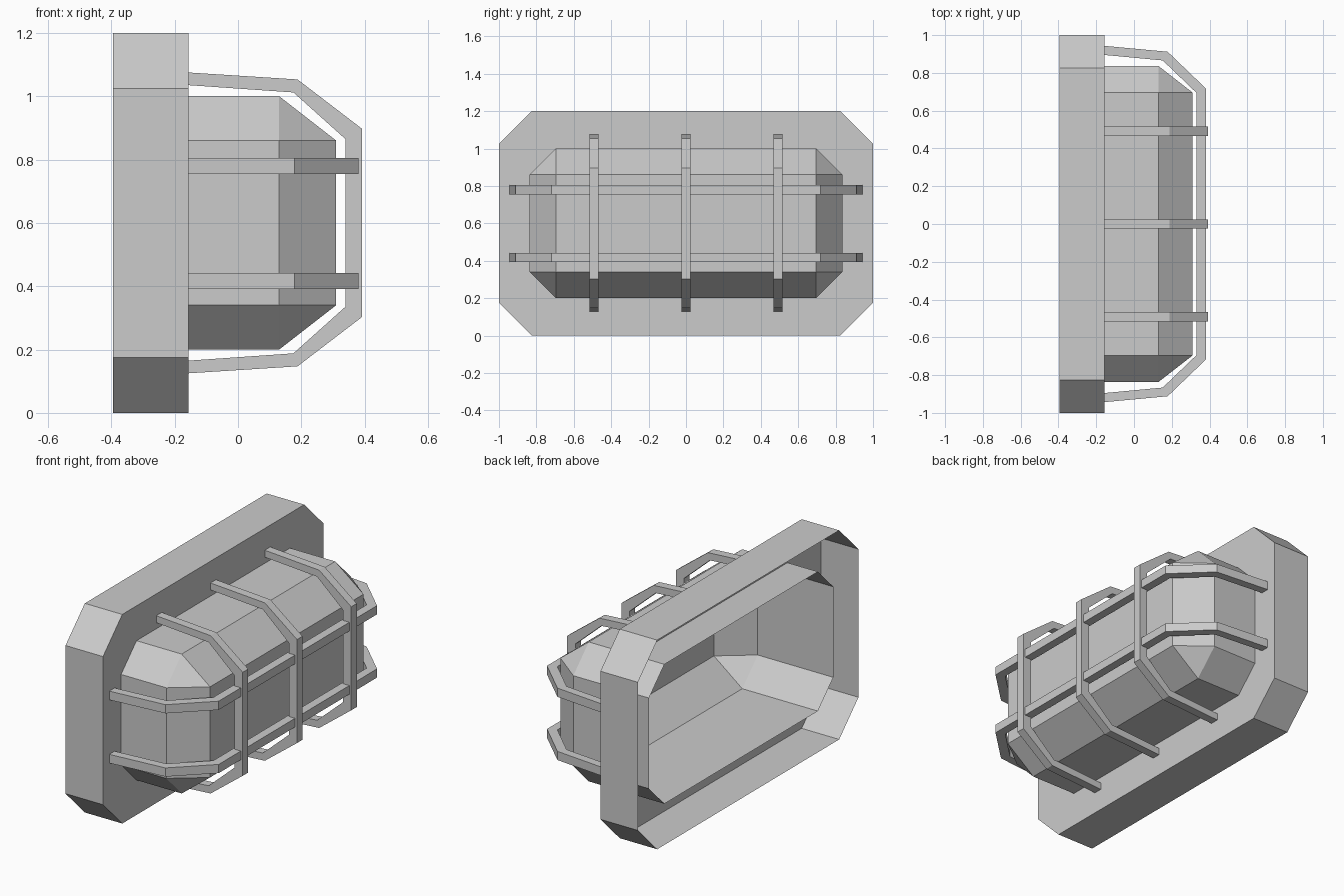
import bpy, bmesh

if "Cube" in bpy.data.objects:
    bpy.data.objects.remove(bpy.data.objects["Cube"])

ZC = 0.6  # height of the horizontal symmetry plane


def loft(name, rings, cap_start=False, cap_end=False):
    """Skin a series of equal-length closed rings into a flat-shaded mesh."""
    bm = bmesh.new()
    loops = [[bm.verts.new(p) for p in r] for r in rings]
    n = len(loops[0])
    for a, b in zip(loops, loops[1:]):
        for i in range(n):
            j = (i + 1) % n
            bm.faces.new((a[i], a[j], b[j], b[i]))
    if cap_start:
        bm.faces.new(loops[0][::-1])
    if cap_end:
        bm.faces.new(loops[-1])
    bmesh.ops.remove_doubles(bm, verts=bm.verts, dist=1e-4)
    bmesh.ops.recalc_face_normals(bm, faces=bm.faces)
    me = bpy.data.meshes.new(name)
    bm.to_mesh(me)
    bm.free()
    ob = bpy.data.objects.new(name, me)
    bpy.context.collection.objects.link(ob)
    return ob


def octagon(x, hy, hz, c):
    """Chamfered rectangle in the plane x, half sizes hy and hz, chamfer c."""
    quarter = [(hy, hz - c), (hy - c, hz)]
    half = quarter + [(-y, z) for y, z in quarter[::-1]]
    pts = half + [(-y, -z) for y, z in half]
    return [(x, y, ZC + z) for y, z in pts]


def hoop(name, outer, inner, pos, width, vertical):
    """Rectangular bar bent along an outer and an inner path."""
    def place(p, side):
        w = pos + side * width / 2
        return (p[0], w, p[1]) if vertical else (p[0], p[1], w)
    rings = [[place(o, -1), place(o, 1), place(i, 1), place(i, -1)]
             for o, i in zip(outer, inner)]
    return loft(name, rings, True, True)


def mirrored(path, centre):
    return path + [(x, 2 * centre - v) for x, v in path[::-1]]


# open-backed housing: outer wall, then front plate with a hole for the lens
loft("housing", [octagon(-0.395, 1.0, 0.6, 0.175),
                 octagon(-0.157, 1.0, 0.6, 0.175),
                 octagon(-0.157, 0.836, 0.4, 0.14)])

# hollow lens with bevelled front, running back into the housing
loft("lens", [octagon(-0.35, 0.836, 0.4, 0.14),
              octagon(0.13, 0.836, 0.4, 0.14),
              octagon(0.31, 0.696, 0.26, 0.0)], cap_end=True)

# upright guard bars
outer = mirrored([(-0.157, 1.075), (0.188, 1.053), (0.392, 0.897)], ZC)
inner = mirrored([(-0.157, 1.035), (0.175, 1.012), (0.34, 0.864)], ZC)
for k, y in enumerate((-0.492, 0.0, 0.492)):
    hoop(f"upright_guard_bar_{k + 1}", outer, inner, y, 0.05, True)

# level guard bars
outer = mirrored([(-0.157, 0.943), (0.178, 0.912), (0.38, 0.718)], 0)
inner = mirrored([(-0.157, 0.895), (0.152, 0.866), (0.33, 0.695)], 0)
for k, z in enumerate((0.417, 0.78)):
    hoop(f"level_guard_bar_{k + 1}", outer, inner, z, 0.05, False)
